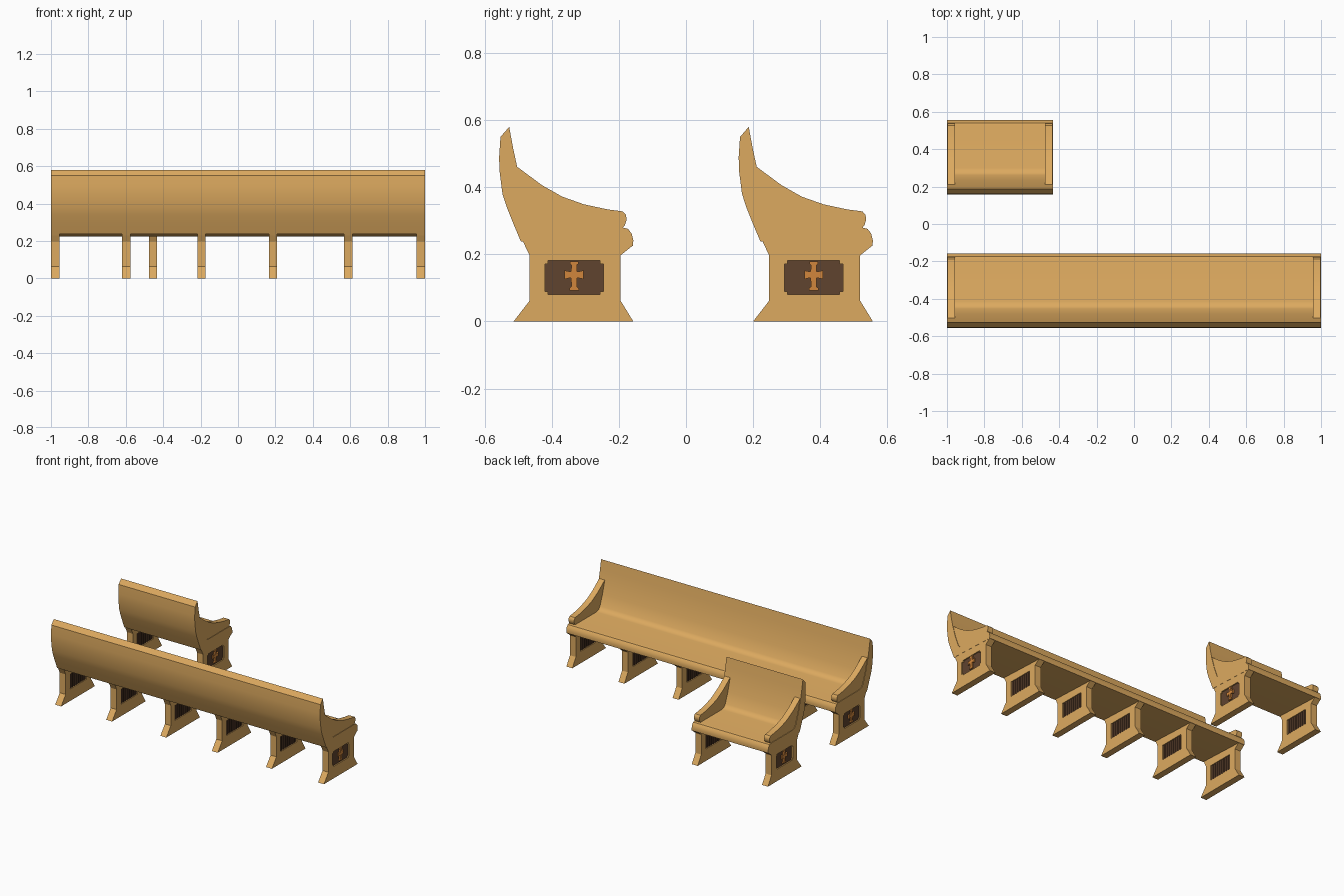
import bpy, bmesh, math

if "Cube" in bpy.data.objects:
    bpy.data.objects.remove(bpy.data.objects["Cube"])

def material(name, rgb):
    m = bpy.data.materials.new(name)
    m.diffuse_color = (*rgb, 1)
    m.use_nodes = True
    m.node_tree.nodes["Principled BSDF"].inputs["Base Color"].default_value = m.diffuse_color
    return m

WOOD = material("honey_wood", (0.72, 0.40, 0.115))
BROWN = material("dark_brown", (0.115, 0.056, 0.028))
ORANGE = material("orange_wood", (0.64, 0.24, 0.045))

def prism(name, loops, x0, x1, dy, mat, smooth=None):
    """Extrude closed (y, z) outlines along x; inner outlines become holes."""
    cu = bpy.data.curves.new(name, 'CURVE')
    cu.dimensions, cu.fill_mode = '2D', 'BOTH'
    cu.extrude = (x1 - x0) / 2
    for pts in loops:
        s = cu.splines.new('POLY')
        s.points.add(len(pts) - 1)
        for p, (y, z) in zip(s.points, pts):
            p.co = (y, z, 0, 1)
        s.use_cyclic_u = True
    tmp = bpy.data.objects.new(name + "_outline", cu)
    bpy.context.collection.objects.link(tmp)
    me = bpy.data.meshes.new_from_object(tmp)
    bpy.data.objects.remove(tmp)
    bm = bmesh.new()
    bm.from_mesh(me)
    bmesh.ops.remove_doubles(bm, verts=bm.verts, dist=1e-5)
    for v in bm.verts:
        a, b, c = v.co
        v.co = (c + (x0 + x1) / 2, a + dy, b)
    bmesh.ops.recalc_face_normals(bm, faces=bm.faces)
    bm.to_mesh(me)
    bm.free()
    me.materials.clear()
    me.materials.append(mat)
    ob = bpy.data.objects.new(name, me)
    bpy.context.collection.objects.link(ob)
    for p in me.polygons:
        p.use_smooth = False
    if smooth:
        bpy.ops.object.select_all(action='DESELECT')
        ob.select_set(True)
        bpy.context.view_layer.objects.active = ob
        bpy.ops.object.shade_smooth_by_angle(angle=math.radians(smooth))
    return ob

def rect(y0, y1, z0, z1):
    return [(y0, z0), (y1, z0), (y1, z1), (y0, z1)]

# Outlines in (y, z) of the short bench
SHELL = [(0.187, 0.58), (0.199, 0.515), (0.211, 0.46), (0.235, 0.375), (0.262, 0.305),
         (0.275, 0.288), (0.30, 0.28), (0.525, 0.28), (0.541, 0.276), (0.552, 0.262),
         (0.557, 0.242), (0.556, 0.225), (0.52, 0.225), (0.222, 0.238), (0.2, 0.29),
         (0.18, 0.34), (0.167, 0.38), (0.158, 0.45), (0.157, 0.49), (0.161, 0.55)]
LEG = [(0.2, 0), (0.557, 0), (0.519, 0.062), (0.519, 0.197), (0.554, 0.225), (0.54, 0.265),
       (0.25, 0.265), (0.215, 0.27), (0.232, 0.23), (0.248, 0.197), (0.248, 0.062)]
ARM = [(0.205, 0.462), (0.212, 0.46), (0.285, 0.406), (0.345, 0.372), (0.41, 0.349),
       (0.48, 0.334), (0.526, 0.328), (0.535, 0.318), (0.537, 0.303), (0.532, 0.287),
       (0.522, 0.275), (0.25, 0.275)]
HOLE = rect(0.293, 0.468, 0.08, 0.181)
C = 0.3805
HALF_CROSS = [(0.014, 0.092), (0.014, 0.099), (0.008, 0.104), (0.009, 0.13), (0.021, 0.128),
              (0.028, 0.126), (0.028, 0.153), (0.021, 0.15), (0.009, 0.149), (0.008, 0.168),
              (0.013, 0.172), (0.013, 0.178)]
CROSS = [(C + y, z) for y, z in HALF_CROSS] + [(C - y, z) for y, z in reversed(HALF_CROSS)]

def plate(name, loops, face, side, low, high, dy, mat):
    """Plate between two heights above a face that looks along side (+1/-1)."""
    a, b = sorted((face + side * low, face + side * high))
    return prism(name, loops, a, b, dy, mat)

def bench(name, x0, x1, legs, dy):
    prism(name + "_seat_and_back", [SHELL], x0, x1, dy, WOOD, 35)
    T = 0.022
    for i, x in enumerate(legs):
        prism(f"{name}_leg_{i}", [LEG, HOLE], x - T, x + T, dy, WOOD)
        prism(f"{name}_leg_panel_{i}", [HOLE], x - T + 0.008, x + T - 0.008, dy, BROWN)
        for side in (-1, 1):
            face = x + side * (T - 0.008)
            outer = (i == 0 and side < 0) or (i == len(legs) - 1 and side > 0)
            if outer:
                # cross and corner studs on the outer ends
                plate(f"{name}_cross_{i}", [CROSS], face, side, -0.001, 0.009, dy, ORANGE)
                studs = [rect(y - .005, y + .005, z - .005, z + .005)
                         for y in (0.298, 0.463) for z in (0.085, 0.176)]
                plate(f"{name}_corner_studs_{i}", studs, face, side, -0.001, 0.008, dy, WOOD)
            else:
                # upright slats on the inner faces
                slats = [rect(0.301 + k * 0.02, 0.311 + k * 0.02, 0.081, 0.18) for k in range(8)]
                plate(f"{name}_slats_{i}_{side}", slats, face, side, -0.001, 0.005, dy, BROWN)
    # arm rests at both ends
    prism(name + "_arm_left", [ARM], x0 + 0.003, x0 + 0.044, dy, WOOD, 35)
    prism(name + "_arm_right", [ARM], x1 - 0.044, x1 - 0.003, dy, WOOD, 35)

bench("short_bench", -1.0, -0.432, [-0.977, -0.455], 0)
bench("long_bench", -1.0, 1.0, [-0.977, -0.598, -0.195, 0.187, 0.59, 0.977], -0.714)
